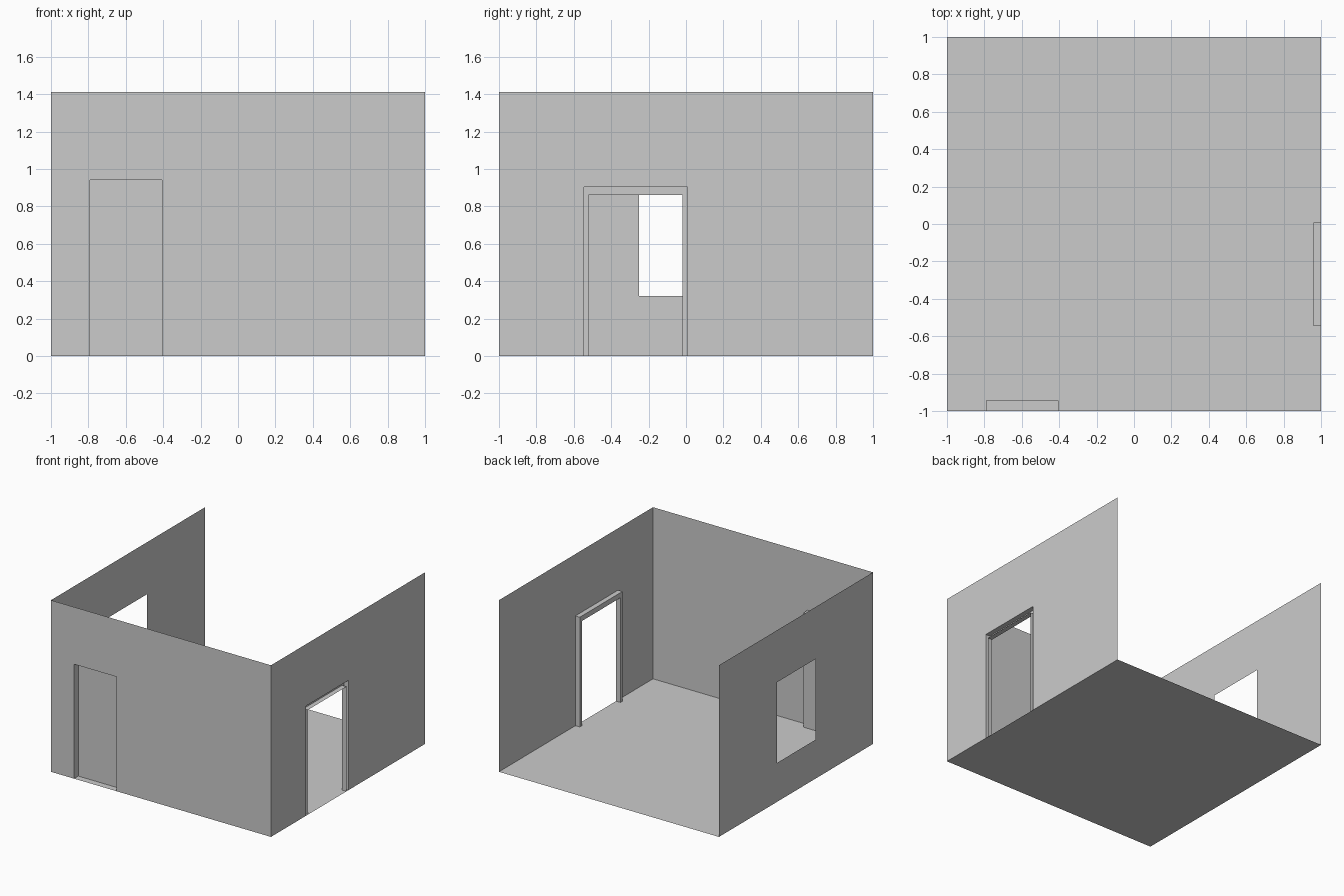
import bpy
import bmesh

if "Cube" in bpy.data.objects:
    bpy.data.objects.remove(bpy.data.objects["Cube"])

H = 1.41  # wall height


def make(name, faces):
    """Flat-faced object from polygons, sharing coincident corners."""
    bm = bmesh.new()
    for pts in faces:
        bm.faces.new([bm.verts.new(p) for p in pts])
    bmesh.ops.remove_doubles(bm, verts=bm.verts, dist=1e-5)
    mesh = bpy.data.meshes.new(name)
    bm.to_mesh(mesh)
    bm.free()
    obj = bpy.data.objects.new(name, mesh)
    bpy.context.collection.objects.link(obj)
    return obj


def panel(us, vs, place, hole=None):
    """Grid of quads between the cut lines, leaving out the hole cell."""
    return [[place(us[i], vs[j]), place(us[i + 1], vs[j]),
             place(us[i + 1], vs[j + 1]), place(us[i], vs[j + 1])]
            for i in range(len(us) - 1) for j in range(len(vs) - 1)
            if (i, j) != hole]


def arch(u0, u1, top):
    """Door outline: up one side, across, down the other."""
    return [(u0, 0), (u0, top), (u1, top), (u1, 0)]


def strip(a, b, place_a, place_b):
    """Quads joining two matching outlines."""
    return [[place_a(*a[i]), place_a(*a[i + 1]),
             place_b(*b[i + 1]), place_b(*b[i])] for i in range(len(a) - 1)]


def at_x(x):
    return lambda u, v: (x, u, v)


def at_y(y):
    return lambda u, v: (u, y, v)


# Floor
make("floor", panel([-1, 1], [-1, 1], lambda u, v: (u, v, 0)))

# Front wall with a recessed closed door
make("front_wall", panel([-1, -0.79, -0.405, 1], [0, 0.94, H], at_y(-1), (1, 0)))
door = arch(-0.79, -0.405, 0.94)
make("front_door", strip(door, door, at_y(-1), at_y(-0.945))
     + panel([-0.79, -0.405], [0, 0.94], at_y(-0.945)))

# Left wall with a window opening
make("left_wall", panel([1, 0.25, -0.25, -1], [0, 0.32, 0.983, H], at_x(-1), (1, 1)))

# Right wall with an open doorway
make("right_wall", panel([-1, -0.545, 0.008, 1], [0, 0.902, H], at_x(1), (1, 0)))

# Doorway frame: hollow channel pushed into the room, open to the outside
outer = arch(-0.545, 0.008, 0.902)
inner = arch(-0.52, -0.02, 0.86)
make("doorway_frame", strip(outer, outer, at_x(1), at_x(0.96))
     + strip(outer, inner, at_x(0.96), at_x(0.96))
     + strip(inner, inner, at_x(0.96), at_x(1)))
